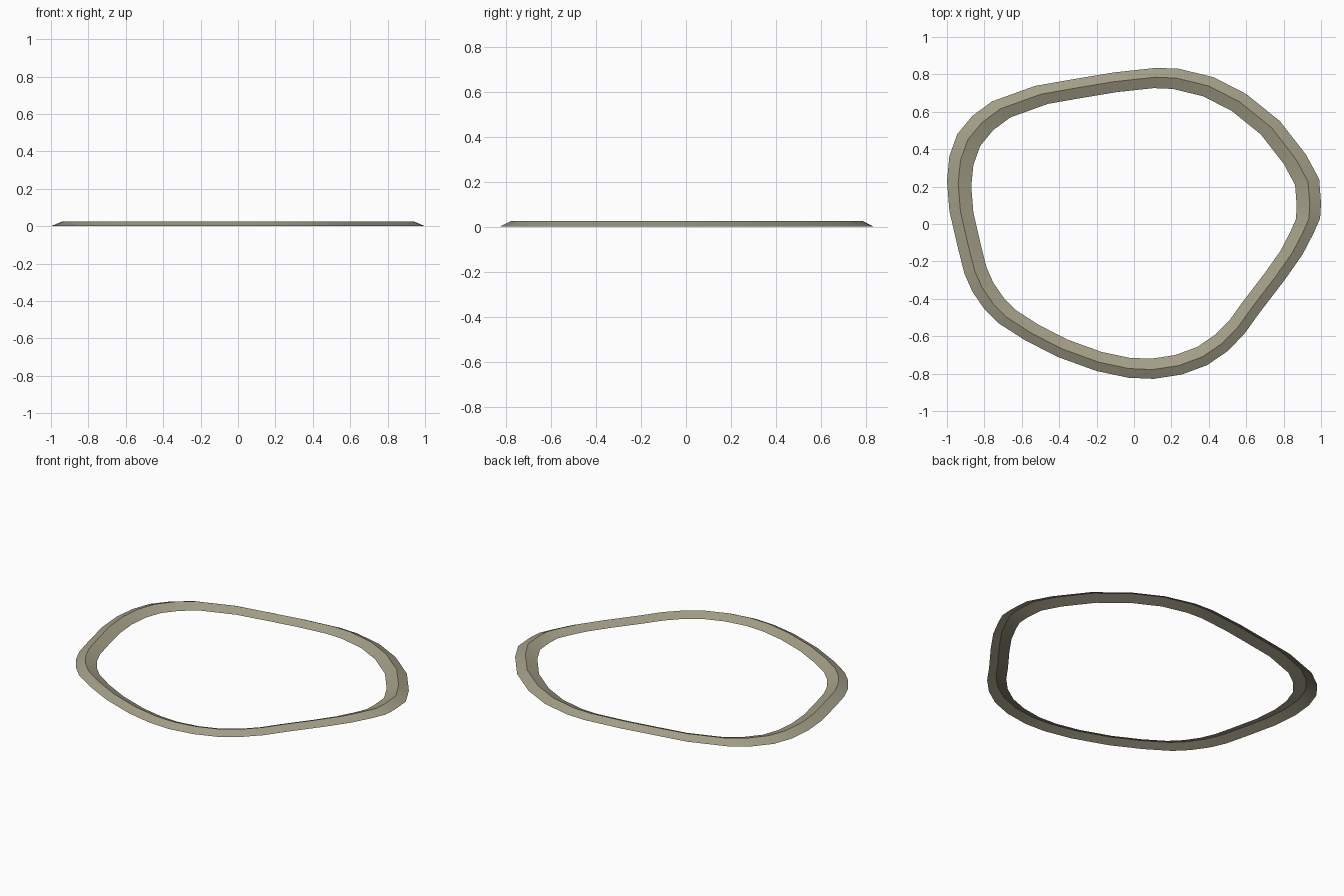
import bpy, bmesh, math

if "Cube" in bpy.data.objects:
    bpy.data.objects.remove(bpy.data.objects["Cube"])

# Outer outline of the wobbly ring, counter-clockwise
outline = [(1.0, .11), (.99, .24), (.92, .37), (.78, .55), (.60, .695), (.425, .785),
           (.24, .83), (.12, .835), (-.11, .81), (-.32, .775), (-.53, .738),
           (-.76, .655), (-.865, .577), (-.945, .48), (-.987, .363), (-1.0, .23),
           (-.987, .07), (-.94, -.134), (-.906, -.267), (-.865, -.36), (-.80, -.455),
           (-.725, -.53), (-.585, -.62), (-.41, -.71), (-.20, -.786), (-.03, -.822),
           (.105, -.828), (.255, -.805), (.39, -.755), (.50, -.68), (.59, -.588),
           (.67, -.476), (.805, -.30), (.90, -.165), (.96, -.05), (.995, .03)]

# Tent-shaped section: (scale toward centre, height)
section = [(1.0, 0.0), (.94, .025), (.87, 0.0)]

# Ring: two sloping strips, open underneath
bm = bmesh.new()
loops = [[bm.verts.new((x * s, y * s, z)) for x, y in outline] for s, z in section]
n = len(outline)
for a, b in zip(loops, loops[1:]):
    for i in range(n):
        j = (i + 1) % n
        bm.faces.new((a[i], a[j], b[j], b[i]))
mesh = bpy.data.meshes.new("rim_ring")
bm.to_mesh(mesh)
bm.free()
ring = bpy.data.objects.new("rim_ring", mesh)
bpy.context.collection.objects.link(ring)

# Olive-grey colour
mat = bpy.data.materials.new("olive_stone")
mat.diffuse_color = (.36, .34, .24, 1)
mat.use_nodes = True
mat.node_tree.nodes["Principled BSDF"].inputs["Base Color"].default_value = mat.diffuse_color
mesh.materials.append(mat)

# Smooth along the strips, sharp at the ridge
bpy.context.view_layer.objects.active = ring
ring.select_set(True)
bpy.ops.object.shade_smooth_by_angle(angle=math.radians(38))
